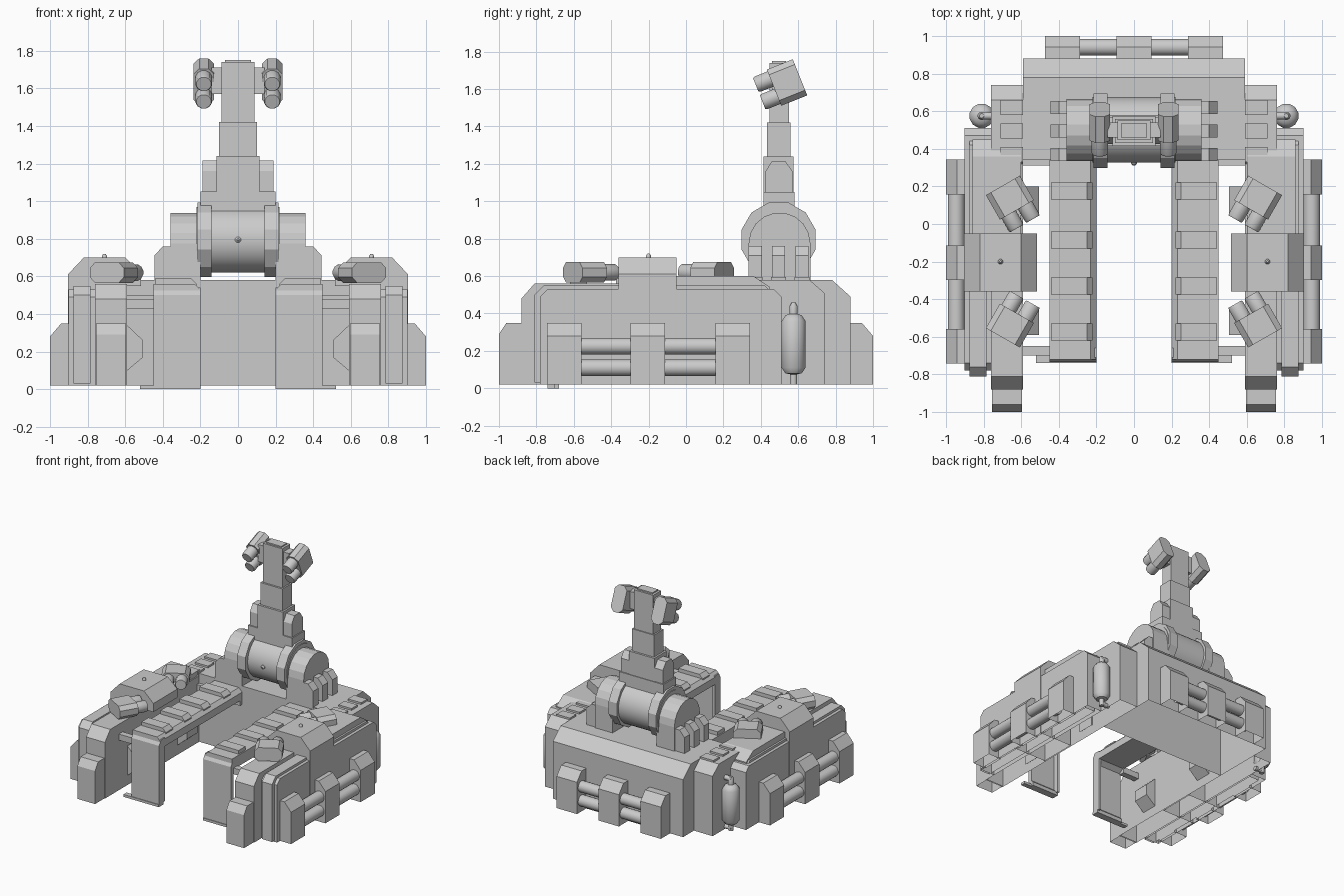
import bpy, bmesh, math
from mathutils import Vector, Matrix

if "Cube" in bpy.data.objects:
    bpy.data.objects.remove(bpy.data.objects["Cube"])


def finish(name, bm, mirror=False, smooth=False, mat=None):
    if mat:
        bm.transform(mat)
    me = bpy.data.meshes.new(name)
    bm.to_mesh(me)
    bm.free()
    ob = bpy.data.objects.new(name, me)
    bpy.context.collection.objects.link(ob)
    if smooth:
        me.shade_smooth()
        me.set_sharp_from_angle(angle=math.radians(38))
    if mirror:
        ob.modifiers.new("Mirror", 'MIRROR')
    return ob


def prism(name, pts, axis, a, b, mirror=False, hollow=False, mat=None):
    """Extrude a 2D profile along an axis; hollow removes the underside."""
    place = {'x': lambda p, t: (t, p[0], p[1]),
             'y': lambda p, t: (p[0], t, p[1]),
             'z': lambda p, t: (p[0], p[1], t)}[axis]
    bm = bmesh.new()
    lo = [bm.verts.new(place(p, a)) for p in pts]
    hi = [bm.verts.new(place(p, b)) for p in pts]
    bm.faces.new(lo)
    bm.faces.new(hi)
    n = len(pts)
    for i in range(n):
        j = (i + 1) % n
        bm.faces.new((lo[i], lo[j], hi[j], hi[i]))
    bmesh.ops.recalc_face_normals(bm, faces=bm.faces)
    if hollow:
        zmin = min(v.co.z for v in bm.verts)
        under = [f for f in bm.faces if all(v.co.z < zmin + 1e-4 for v in f.verts)]
        bmesh.ops.delete(bm, geom=under, context='FACES_ONLY')
    return finish(name, bm, mirror, mat=mat)


def box(name, x0, x1, y0, y1, z0, z1, mirror=False, hollow=False):
    return prism(name, [(x0, z0), (x1, z0), (x1, z1), (x0, z1)], 'y', y0, y1, mirror, hollow)


def lathe(name, p0, direction, rings, sides=16, mirror=False, mat=None, smooth=True):
    """Stack of (distance, radius) rings along a direction."""
    rot = Vector(direction).to_track_quat('Z', 'Y').to_matrix().to_4x4()
    bm = bmesh.new()
    loops = [[bm.verts.new((r * math.cos(2 * math.pi * (i + .5) / sides),
                            r * math.sin(2 * math.pi * (i + .5) / sides), d))
              for i in range(sides)] for d, r in rings]
    for u, v in zip(loops, loops[1:]):
        for i in range(sides):
            j = (i + 1) % sides
            bm.faces.new((u[i], u[j], v[j], v[i]))
    bm.faces.new(loops[0])
    bm.faces.new(loops[-1])
    bmesh.ops.recalc_face_normals(bm, faces=bm.faces)
    m = Matrix.Translation(p0) @ rot
    return finish(name, bm, mirror, smooth, mat @ m if mat else m)


def lamp(name, centre, forward, pair):
    """Chamfered housing with two barrels side by side, mirrored."""
    y, x = -Vector(forward).normalized(), Vector(pair).normalized()
    z = x.cross(y)
    m = Matrix((x, y, z)).transposed().to_4x4()
    m.translation = centre
    w, h, c = .104, .054, .03
    prof = [(-w, -h + c), (-w + c, -h), (w - c, -h), (w, -h + c),
            (w, h - c), (w - c, h), (-w + c, h), (-w, h - c)]
    prism(name + "_housing", prof, 'y', -.075, .075, True, mat=m)
    for s in (-1, 1):
        lathe(name + "_barrel", (s * .05, -.07, 0), (0, -1, 0),
              [(0, .045), (.08, .045), (.09, .04)], 12, True, m)


# Hull: rear block, middle rails, outer flanks
prism("rear_block", [(.34, .02), (.34, .58), (.78, .58), (.88, .49), (.88, .02)],
      'x', -.59, .59, hollow=True)
prism("side_rail", [(-.88, .02), (-.88, .48), (-.81, .56), (.32, .56), (.34, .58),
                    (.66, .58), (.74, .51), (.74, .02)], 'x', .59, .76, True, True)
prism("flank", [(-.78, .02), (-.78, .49), (-.74, .53), (.47, .53), (.51, .49), (.51, .02)],
      'x', .76, .9, True, True)
prism("flank_panel", [(-.81, .03), (-.81, .5), (-.76, .55), (.42, .55), (.46, .51), (.46, .03)],
      'x', .785, .875, True, True)
prism("flank_deck", [(-.06, .5), (-.06, .6), (.36, .6), (.45, .54), (.45, .5)],
      'x', .6, .86, True)
prism("front_foot", [(-1, .02), (-1, .29), (-.96, .35), (-.87, .35), (-.87, .02)],
      'x', .595, .755, True, True)

# Inner arms beside the open slot: overhead rail with a front end plate
prism("arm_rail", [(.2, .47), (.2, .53), (.23, .56), (.45, .56), (.45, .47)],
      'y', -.72, .36, True)
prism("arm_end_plate", [(-.735, .0), (-.735, .5), (-.71, .54), (-.66, .54), (-.66, .47),
                        (-.70, .44), (-.70, .05), (-.68, .03), (-.68, .0)], 'x', .2, .45, True)
box("arm_end_rib", .2, .22, -.72, -.66, .02, .5, True)
box("arm_lip", .2, .52, -.74, -.70, 0, .02, True)
box("cross_beam", .44, .6, -.70, -.65, .43, .48, True)
box("rear_beam", .2, .6, .31, .35, .43, .5, True)
for y in (.175, -.085, -.33, -.575):
    prism("arm_tread", [(.22, .55), (.22, .56), (.25, .59), (.44, .59), (.44, .55)],
          'y', y - .045, y + .045, True)

# Braces in the gap between arm and hull
for y0, y1 in ((-.04, .3), (-.68, -.36)):
    m = (y0 + y1) / 2
    prism("gap_brace", [(.6, .09), (.505, .17), (.505, .26), (.6, .35)],
          'y', m - .07, m + .07, True)

# Raised side pods with caps
prism("side_pod", [(.905, .02), (.905, .61), (.82, .7), (.6, .7), (.515, .62),
                   (.515, .55), (.6, .55), (.6, .02)], 'y', -.36, -.05, True, True)
lathe("pod_stud", (.71, -.2, .695), (0, 0, 1), [(0, .014), (.015, .014), (.025, .006)], 8, True)

# Bumper blocks and paired pipes on sides and rear
pad = [(.88, .02), (.88, .35), (.94, .35), (1, .28), (1, .02)]
for c in (-.65, -.205, .25):
    prism("side_bumper", pad, 'y', c - .092, c + .092, True, True)
for c in (-.38, 0, .38):
    prism("rear_bumper", pad, 'x', c - .092, c + .092, hollow=True)
for z in (.11, .225):
    lathe("side_pipe", (.945, -.6, z), (0, 1, 0), [(0, .045), (.8, .045)], 16, True)
    lathe("rear_pipe", (-.35, .94, z), (1, 0, 0), [(0, .045), (.7, .045)])

# Canisters on the rear corners
lathe("canister", (.81, .575, .02), (0, 0, 1),
      [(0, .02), (.055, .02), (.06, .045), (.09, .066), (.34, .066), (.37, .045),
       (.378, .022), (.42, .022), (.44, .012)], 12, True)
lathe("canister_pipe", (.82, .575, .44), (-1, 0, 0), [(0, .02), (.08, .02)], 10, True)
lathe("canister_foot", (.82, .575, .04), (-1, 0, 0), [(0, .018), (.08, .018)], 10, True)

# Deck strips and fins around the drum
for y in (.37, .495, .62):
    box("deck_strip", .59, .71, y - .04, y + .04, .57, .595, True)
    prism("drum_fin", [(.35, .57), (.35, .76), (.40, .76), (.445, .71), (.445, .57)],
          'y', y - .035, y + .035, True)

# Drum: barrel, flanges, arched end supports
lathe("drum_barrel", (-.22, .5, .795), (1, 0, 0), [(0, .175), (.44, .175)], 32)
lathe("drum_flange", (.14, .495, .795), (1, 0, 0), [(0, .205), (.075, .205)], 12, True, smooth=False)
arch = [(.5 + .165 * math.cos(math.radians(a)), .775 + .165 * math.sin(math.radians(a)))
        for a in range(0, 181, 20)]
prism("drum_support", [(.665, .57)] + arch + [(.335, .57)], 'x', .2, .36, True)
lathe("drum_stud", (0, .335, .795), (0, -1, 0), [(0, .016), (.015, .016), (.025, .006)], 8)

# Mast
box("mast_base", -.2, .2, .415, .58, .93, 1.05)
prism("mast_ear", [(.425, 1.03), (.425, 1.16), (.46, 1.215), (.53, 1.215), (.57, 1.16), (.57, 1.03)],
      'x', .11, .19, True)
box("mast_lower", -.115, .115, .415, .575, 1, 1.24)
box("mast_middle", -.1, .1, .432, .558, 1.2, 1.42)
box("mast_upper", -.088, .088, .447, .55, 1.4, 1.74)
box("mast_cap", -.07, .07, .46, .535, 1.73, 1.75)
box("lamp_mount", .08, .14, .46, .54, 1.57, 1.71, True)

# Lamps: one pair on the mast, two pairs on the hull
lamp("mast_lamp", (.182, .54, 1.635), (0, -.93, -.37), (0, -.37, .93))
lamp("rear_deck_lamp", (.66, .14, .62), (-.5, -.87, 0), (.87, -.5, 0))
lamp("front_deck_lamp", (.66, -.54, .62), (-.5, .87, 0), (.87, .5, 0))
